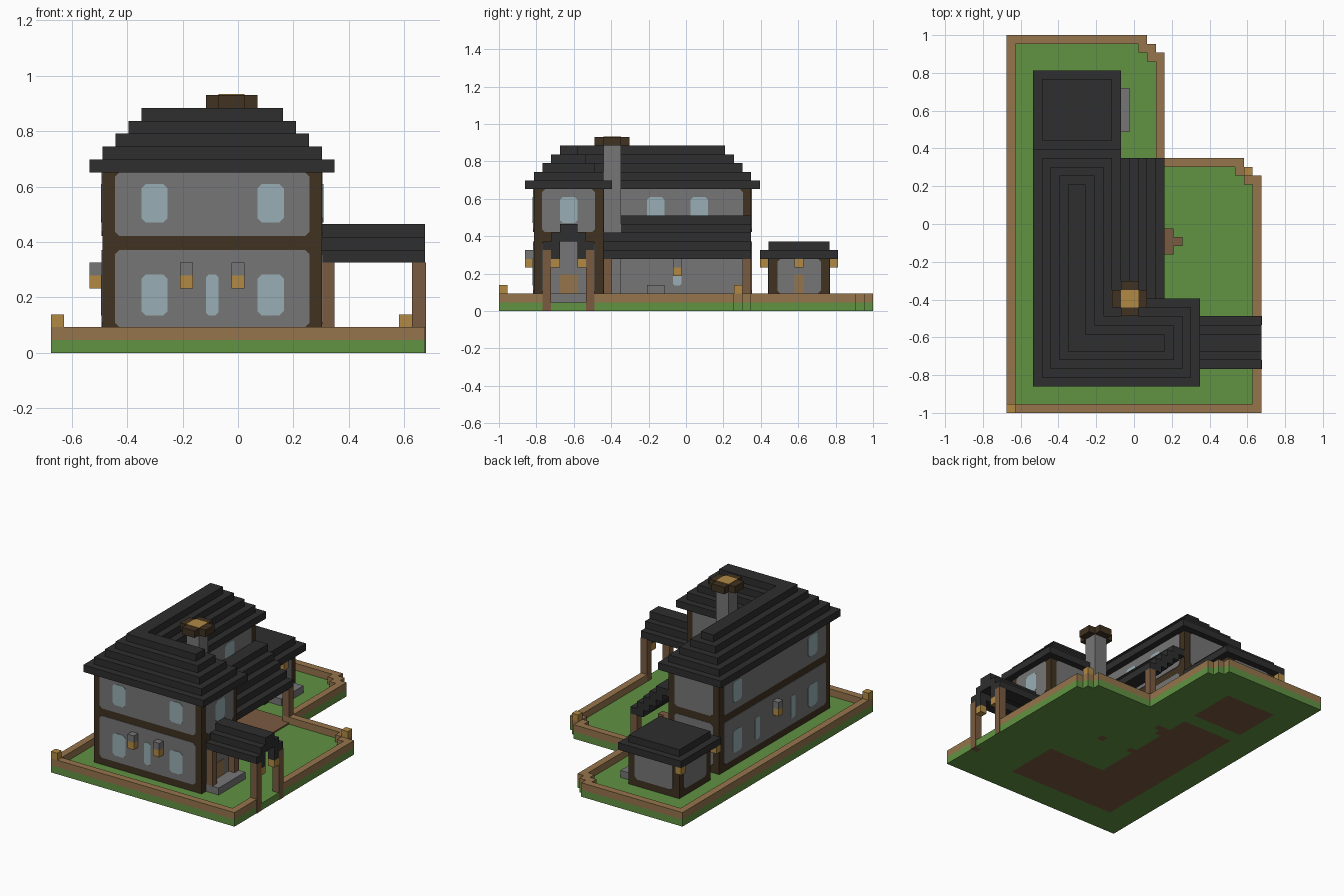
import bpy, bmesh
from itertools import product
from mathutils import Vector

if "Cube" in bpy.data.objects:
    bpy.data.objects.remove(bpy.data.objects["Cube"])

U = 2 / 43                      # size of one block
ORIGIN = Vector((14.5, 21.5, 0))


def material(name, rgb):
    lin = [((c / 255 + 0.055) / 1.055) ** 2.4 for c in rgb] + [1]
    m = bpy.data.materials.new(name)
    m.use_nodes = True
    m.diffuse_color = lin
    bsdf = m.node_tree.nodes["Principled BSDF"]
    bsdf.inputs["Base Color"].default_value = lin
    bsdf.inputs["Roughness"].default_value = 0.9
    return m


slate = material("dark slate", (46, 46, 47))
grass = material("grass green", (97, 146, 66))
tan = material("tan wood", (150, 117, 77))
red_wood = material("reddish wood", (122, 91, 65))
dark_wood = material("dark wood", (65, 50, 33))
stone = material("grey stone", (118, 118, 118))
glow = material("lamp amber", (178, 138, 68))
glass = material("pale glass", (152, 175, 181))


def finish(name, bm, mats):
    """Scale from block units to the final frame and link the object."""
    for v in bm.verts:
        v.co = (v.co - ORIGIN) * U
    bmesh.ops.recalc_face_normals(bm, faces=bm.faces) if len(mats) == 1 else None
    me = bpy.data.meshes.new(name)
    bm.to_mesh(me)
    bm.free()
    for m in mats:
        me.materials.append(m)
    ob = bpy.data.objects.new(name, me)
    bpy.context.collection.objects.link(ob)
    return ob


def cells(x0, x1, y0, y1, z0, z1):
    return set(product(range(x0, x1), range(y0, y1), range(z0, z1)))


def blocks(name, solid, *mats, rule=None):
    """Skin a set of blocks, keeping only the exposed faces."""
    bm = bmesh.new()
    verts = {}
    for c in sorted(solid):
        for axis, side in product(range(3), (0, 1)):
            near = list(c)
            near[axis] += 2 * side - 1
            if tuple(near) in solid:
                continue
            b, d = (axis + 1) % 3, (axis + 2) % 3
            ring = []
            for p, q in ((0, 0), (1, 0), (1, 1), (0, 1)):
                co = list(c)
                co[axis] += side
                co[b] += p
                co[d] += q
                key = tuple(co)
                if key not in verts:
                    verts[key] = bm.verts.new(key)
                ring.append(verts[key])
            f = bm.faces.new(ring if side else ring[::-1])
            f.material_index = rule(c) if rule else 0
    bmesh.ops.dissolve_limit(bm, angle_limit=0.01, verts=bm.verts, edges=bm.edges,
                             delimit={'MATERIAL', 'NORMAL'})
    # skinned faces are already wound outward
    for v in bm.verts:
        v.co = Vector(v.co)
    return finish(name, bm, mats)


def plate(name, axis, pos, side, u0, u1, z0, z1, mat, depth=0.07, cut=0.35):
    """Thin wall plate with clipped corners, facing side * axis."""
    bm = bmesh.new()
    outline = [(u0 + cut, z0), (u1 - cut, z0), (u1, z0 + cut), (u1, z1 - cut),
               (u1 - cut, z1), (u0 + cut, z1), (u0, z1 - cut), (u0, z0 + cut)]
    loops = []
    for w in (pos, pos + side * depth):
        loops.append([bm.verts.new((w, u, z) if axis == 0 else (u, w, z)) for u, z in outline])
    for ring in loops:
        bm.faces.new(ring)
    for n in range(8):
        m = (n + 1) % 8
        bm.faces.new((loops[0][n], loops[0][m], loops[1][m], loops[1][n]))
    return finish(name, bm, [mat])


def slab(name, x0, x1, y0, y1, z0, z1, mat):
    bm = bmesh.new()
    bmesh.ops.create_cube(bm, size=1)
    for v in bm.verts:
        v.co = (x1 if v.co.x > 0 else x0, y1 if v.co.y > 0 else y0, z1 if v.co.z > 0 else z0)
    return finish(name, bm, [mat])


# Yard: depth of each column of ground, with stepped corners
depth = [43] * 16 + [42, 41] + [29] * 9 + [28, 27]
yard = {(i, j) for i in range(29) for j in range(depth[i])}
walls = cells(4, 12, 4, 29, 1, 14) | cells(4, 21, 4, 12, 1, 14)
shed = cells(4, 12, 31, 38, 1, 6)
bare = {c[:2] for c in walls | shed} | {(17, 18), (12, 18), (12, 24), (12, 25), (13, 25)}
blocks("ground", {(i, j, 0) for i, j in yard}, grass, red_wood,
       rule=lambda c: int(c[:2] in bare))

# Low fence round the yard, open at the gate
ring = {(i, j, 1) for i, j in yard
        if any((i + a, j + b) not in yard for a, b in product((-1, 0, 1), repeat=2))}
blocks("fence", ring - cells(28, 29, 5, 11, 1, 2), tan)

# House body, hipped roof in steps, and shed
blocks("house_frame", walls, dark_wood)
roof = set()
for n in range(5):
    roof |= cells(3 + n, 13 - n, 3 + n, 30 - n, 14 + n, 15 + n)
    roof |= cells(3 + n, 22 - n, 3 + n, 13 - n, 14 + n, 15 + n)
blocks("house_roof", roof, slate)
blocks("shed_frame", shed, dark_wood)
blocks("shed_roof", cells(3, 13, 30, 39, 6, 7) | cells(4, 12, 31, 38, 7, 8), slate)

# Grey wall panels: (axis, wall position, side, start, end)
house_walls = [(1, 4, -1, 4.95, 20.05), (0, 4, -1, 4.95, 28.05), (0, 21, 1, 4.95, 11.05),
               (1, 29, 1, 4.95, 11.05), (0, 12, 1, 12, 28.05), (1, 12, 1, 12, 20.05)]
for axis, pos, side, a, b in house_walls:
    for z0, z1 in ((2, 8), (9.05, 14)):
        plate("wall_panel", axis, pos, side, a, b, z0, z1, stone)
for axis, pos, side, a, b in [(0, 4, -1, 32, 37), (0, 12, 1, 32, 37),
                              (1, 31, -1, 5, 11), (1, 38, 1, 5, 11)]:
    plate("shed_panel", axis, pos, side, a, b, 2, 6, stone)

# Windows
LOW, HIGH = (2.9, 6.1), (10.1, 13.1)
windows = [(1, 4, -1, 7, LOW), (1, 4, -1, 16, LOW), (1, 4, -1, 7, HIGH), (1, 4, -1, 16, HIGH),
           (0, 4, -1, 7, LOW), (0, 4, -1, 24, LOW), (0, 4, -1, 7, HIGH), (0, 4, -1, 24, HIGH),
           (0, 21, 1, 7, HIGH), (0, 12, 1, 17, HIGH), (0, 12, 1, 22, HIGH)]
for axis, pos, side, a, (z0, z1) in windows:
    plate("window", axis, pos, side, a, a + 2.05, z0, z1, glass, 0.13)
for axis, pos, side, a in [(1, 4, -1, 12), (0, 4, -1, 12), (0, 4, -1, 20), (0, 12, 1, 20)]:
    plate("narrow_window", axis, pos, side, a, a + 1, *LOW, glass, 0.13, 0.25)

# Doors and their steps
plate("front_door", 0, 21, 1, 7, 9, 1, 4.2, tan, 0.13, 0.05)
plate("shed_door", 0, 12, 1, 34, 35, 1, 4.2, tan, 0.13, 0.05)
blocks("door_step", cells(21, 23, 5, 11, 1, 2), stone)
blocks("shed_step", cells(12, 14, 32, 37, 1, 2), stone)

# Entrance canopy: stepped arch on four posts
canopy = (cells(21, 29, 5, 7, 7, 8) | cells(21, 29, 9, 11, 7, 8)
          | cells(21, 29, 6, 10, 8, 9) | cells(21, 29, 7, 9, 9, 10))
blocks("canopy_roof", canopy, slate)
for y in (5, 10):
    slab("canopy_outer_post", 28, 29.06, y, y + 1, 0, 7, red_wood)
    slab("canopy_inner_post", 21, 22, y, y + 1, 1, 7, red_wood)

# Side porch: lean-to roof, posts, floor and path
porch = set()
for n in range(5):
    porch |= cells(16 - n, 18 - n, 14 if n > 2 else 12, 29, 6 + n, 7 + n)
blocks("porch_roof", porch, slate)
for y in (12, 28):
    blocks("porch_post", cells(17, 18, y, y + 1, 1, 6), red_wood)
slab("porch_floor", 12, 18, 12, 29, 1, 1.2, red_wood)
blocks("porch_path", cells(18, 19, 18, 21, 1, 2) | cells(19, 20, 19, 20, 1, 2), red_wood)
blocks("porch_bench", cells(13, 14, 17, 19, 1, 3), stone)

# Chimney with cross-shaped cap
blocks("chimney", cells(13, 15, 12, 14, 1, 19), stone)
blocks("chimney_cap", cells(12, 16, 12, 14, 19, 20) | cells(13, 15, 11, 15, 19, 20), dark_wood)
slab("chimney_embers", 13, 15, 12, 14, 20, 20.06, glow)

# Lamps: block position and the material of the bracket above it
lamps = [((10, 3, 5), stone), ((14, 3, 5), stone), ((3, 16, 5), stone),
         ((12, 20, 4), stone), ((28, 6, 5), slate), ((28, 9, 5), slate),
         ((3, 30, 5), None), ((3, 38, 5), None), ((12, 34, 5), None),
         ((0, 0, 2), None), ((27, 27, 2), None)]
for (x, y, z), bracket in lamps:
    blocks("lamp", {(x, y, z)}, glow)
    if bracket:
        blocks("lamp_bracket", {(x, y, z + 1)}, bracket)
